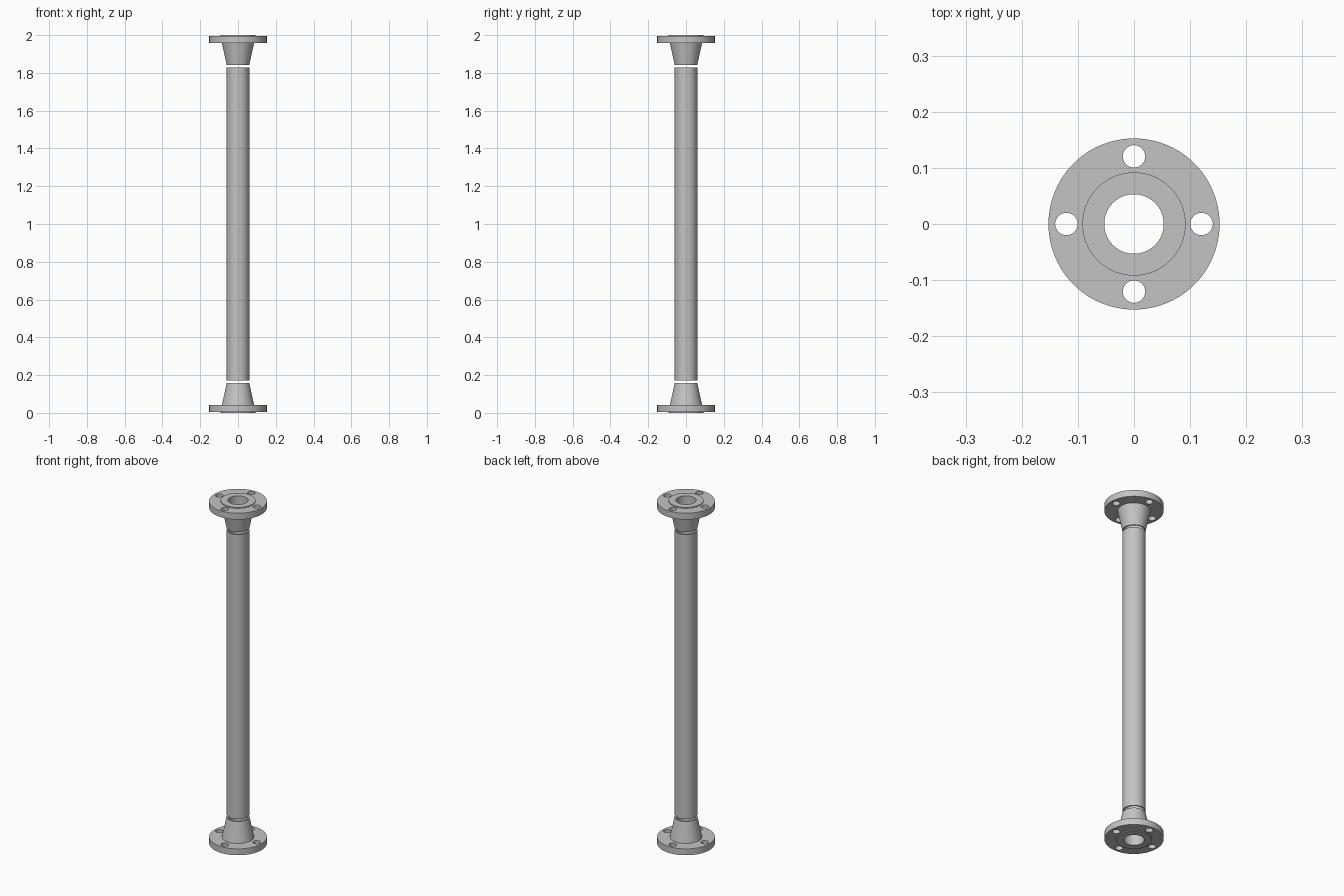
import bpy, bmesh, math
from mathutils import Matrix, Vector

cube = bpy.data.objects.get("Cube")
if cube:
    bpy.data.objects.remove(cube, do_unlink=True)

SEGMENTS = 96
BORE = 0.053
PIPE_RADIUS = 0.06
BOLT_CIRCLE = 0.1205
BOLT_RADIUS = 0.02

steel = bpy.data.materials.new("grey_steel")
steel.use_nodes = True
colour = (0.55, 0.55, 0.55, 1)
steel.diffuse_color = colour
steel.node_tree.nodes["Principled BSDF"].inputs["Base Color"].default_value = colour


def finish(name, bm):
    """Turn a bmesh into a steel object."""
    bmesh.ops.recalc_face_normals(bm, faces=bm.faces)
    mesh = bpy.data.meshes.new(name)
    bm.to_mesh(mesh)
    bm.free()
    mesh.materials.append(steel)
    obj = bpy.data.objects.new(name, mesh)
    bpy.context.collection.objects.link(obj)
    return obj


def lathe(name, profile):
    """Spin a closed (radius, height) profile around the z axis."""
    bm = bmesh.new()
    verts = [bm.verts.new((r, 0, z)) for r, z in profile]
    edges = [bm.edges.new((verts[i - 1], v)) for i, v in enumerate(verts)]
    bmesh.ops.spin(bm, geom=verts + edges, cent=(0, 0, 0), axis=(0, 0, 1),
                   angle=math.tau, steps=SEGMENTS)
    bmesh.ops.remove_doubles(bm, verts=bm.verts, dist=1e-5)
    return finish(name, bm)


def smooth(obj):
    bpy.ops.object.select_all(action='DESELECT')
    obj.select_set(True)
    bpy.context.view_layer.objects.active = obj
    bpy.ops.object.shade_smooth_by_angle(angle=math.radians(30))


# Central pipe, open at both ends
pipe = lathe("pipe", [(BORE, 0.172), (PIPE_RADIUS, 0.172),
                      (PIPE_RADIUS, 1.828), (BORE, 1.828)])

# Lower flange: raised face, disc and tapered neck
lower = lathe("lower_flange", [(BORE, 0), (0.092, 0), (0.092, 0.005),
                               (0.1525, 0.005), (0.1525, 0.042), (0.085, 0.042),
                               (PIPE_RADIUS, 0.158), (BORE, 0.158)])

# Four bolt holes
bm = bmesh.new()
for i in range(4):
    place = Matrix.Rotation(i * math.pi / 2, 4, 'Z') @ Matrix.Translation((BOLT_CIRCLE, 0, 0.02))
    bmesh.ops.create_cone(bm, cap_ends=True, segments=32, radius1=BOLT_RADIUS,
                          radius2=BOLT_RADIUS, depth=0.1, matrix=place)
cutter = finish("bolt_hole_cutter", bm)
cutter.hide_render = True
holes = lower.modifiers.new("bolt_holes", 'BOOLEAN')
holes.operation = 'DIFFERENCE'
holes.solver = 'EXACT'
holes.object = cutter
bpy.context.view_layer.objects.active = lower
bpy.ops.object.modifier_apply(modifier=holes.name)
bpy.data.objects.remove(cutter, do_unlink=True)

# Upper flange: the lower one turned upside down
upper = lower.copy()
upper.data = lower.data.copy()
upper.name = upper.data.name = "upper_flange"
upper.data.transform(Matrix.Translation(Vector((0, 0, 2))) @ Matrix.Rotation(math.pi, 4, 'X'))
bpy.context.collection.objects.link(upper)

for part in (pipe, lower, upper):
    smooth(part)
